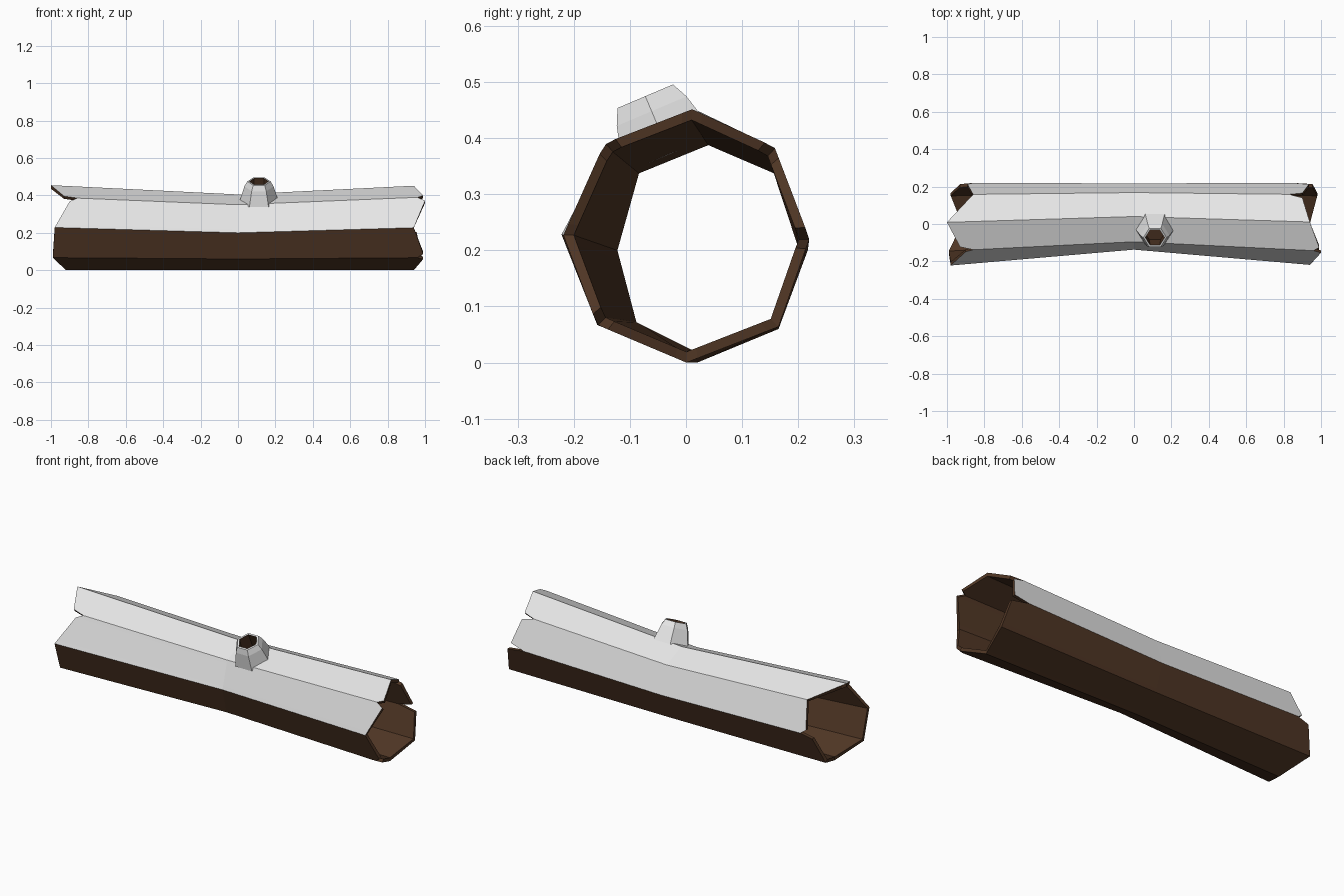
import bpy, bmesh, math
from mathutils import Vector

if "Cube" in bpy.data.objects:
    bpy.data.objects.remove(bpy.data.objects["Cube"])


def material(name, rgb):
    m = bpy.data.materials.new(name)
    m.diffuse_color = (*rgb, 1)
    m.use_nodes = True
    m.node_tree.nodes["Principled BSDF"].inputs["Base Color"].default_value = m.diffuse_color
    return m


BARK = material("bark_brown", (0.08, 0.037, 0.018))
SNOW = material("snow_white", (0.8, 0.8, 0.8))


def finish(bm, name):
    bmesh.ops.recalc_face_normals(bm, faces=bm.faces)
    me = bpy.data.meshes.new(name)
    bm.to_mesh(me)
    bm.free()
    me.materials.append(BARK)
    me.materials.append(SNOW)
    ob = bpy.data.objects.new(name, me)
    bpy.context.collection.objects.link(ob)
    return ob


# Octagon sections (y, z): ridge, front side, bottom, back side
END = [(.01, .453), (-.143, .39), (-.221, .228), (-.157, .067),
       (0, 0), (.165, .064), (.22, .222), (.157, .387)]
MID = [(.04, .405), (-.095, .35), (-.137, .2), (-.1, .06),
       (.02, 0), (.165, .06), (.217, .2), (.168, .35)]

# Ragged ends: (position round the octagon, x), dips are splits in the bark
LEFT = [(0, -1), (.88, -.93), (1, -.86), (1.12, -.9), (2, -.98), (3, -.99),
        (4, -.92), (5, -.98), (5.88, -.93), (6, -.86), (6.12, -.89),
        (7, -.86), (8, -1)]
RIGHT = [(0, .94), (.88, .99), (1, .96), (1.12, 1), (2, .94), (2.88, .99),
         (3, .96), (3.12, .99), (4, .94), (5, .98), (5.88, .955), (6, .85),
         (6.12, .935), (6.88, .9), (7, .83), (7.12, .9), (8, .94)]


def interp(table, u):
    for (a, xa), (b, xb) in zip(table, table[1:]):
        if a <= u <= b:
            return xa + (xb - xa) * (u - a) / (b - a)


def round_octagon(pts, u):
    i = int(u) % 8
    return Vector(pts[i]).lerp(Vector(pts[(i + 1) % 8]), u - int(u))


def log_point(u, x, scale):
    t = abs(x) / .97
    mid, end = round_octagon(MID, u), round_octagon(END, u)
    p = mid + (end - mid) * t
    c = Vector((.037, .2)) + (Vector((0, .226)) - Vector((.037, .2))) * t
    p = c + (p - c) * scale
    return (x, p.x, p.y)


# Hollow log: outer and inner shells joined by rims, snow on the upper outside
bm = bmesh.new()
cols = [k + d for k in range(8) for d in (0, .12, .88)]
n = len(cols)
shells = []
for scale in (1, .915):
    shells.append([[bm.verts.new(log_point(u, x, scale)) for u in cols
                    for x in [interp(LEFT, u) if s == 0 else
                              0 if s == 1 else interp(RIGHT, u)]]
                   for s in range(3)])
for k, rings in enumerate(shells):
    for a, b in zip(rings, rings[1:]):
        for i in range(n):
            j = (i + 1) % n
            f = bm.faces.new((a[i], a[j], b[j], b[i]))
            f.material_index = int(k == 0 and (cols[i] < 2 or cols[i] >= 6))
for s in (0, 2):
    for i in range(n):
        j = (i + 1) % n
        bm.faces.new((shells[0][s][i], shells[0][s][j],
                      shells[1][s][j], shells[1][s][i]))
finish(bm, "hollow_log")

# Hexagonal branch stub, square to the upper front panel, with a bark hollow
bm = bmesh.new()
axis = Vector((0, -.39, .92)).normalized()
side = Vector((1, 0, 0))
up = axis.cross(side)
base = Vector((.112, -.032, .379))
rings = []
for h, r in ((-.008, .103), (.075, .078), (.104, .062), (.104, .051), (.01, .06)):
    rings.append([bm.verts.new(base + axis * h
                               + side * r * math.cos(i * math.pi / 3)
                               + up * r * math.sin(i * math.pi / 3))
                  for i in range(6)])
for k, (a, b) in enumerate(zip(rings, rings[1:])):
    for i in range(6):
        j = (i + 1) % 6
        bm.faces.new((a[i], a[j], b[j], b[i])).material_index = int(k < 3)
bm.faces.new(rings[-1])
finish(bm, "branch_stub")
